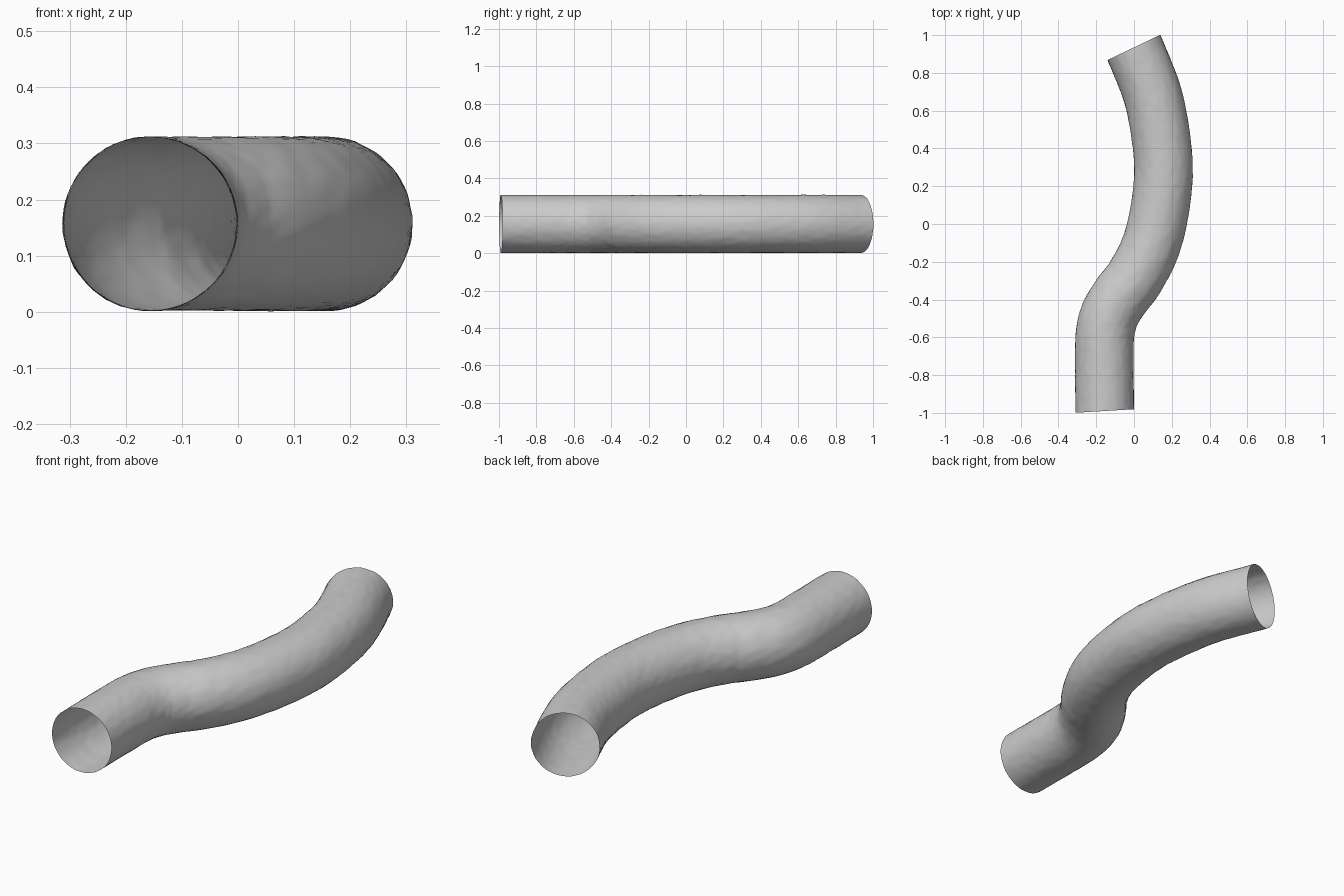
import bpy, bmesh, math
from mathutils import Vector, noise

if "Cube" in bpy.data.objects:
    bpy.data.objects.remove(bpy.data.objects["Cube"])

RADIUS, SIDES, STEPS = 0.155, 72, 16

# Centre line of the pipe, seen from above
PATH = [Vector((x, y, 0.157)) for x, y in (
    (-0.155, -0.99), (-0.157, -0.78), (-0.155, -0.6), (-0.13, -0.485),
    (-0.072, -0.385), (0.0, -0.29), (0.08, -0.14), (0.13, 0.04),
    (0.156, 0.27), (0.138, 0.49), (0.093, 0.70), (0.0, 0.935))]


def spline(points, steps):
    """Smooth curve through all points."""
    ext = [2 * points[0] - points[1]] + points + [2 * points[-1] - points[-2]]
    out = []
    for a, b, c, d in zip(ext, ext[1:], ext[2:], ext[3:]):
        for i in range(steps):
            t = i / steps
            out.append(0.5 * (2 * b + (c - a) * t + (2 * a - 5 * b + 4 * c - d) * t * t
                              + (3 * b - a - 3 * c + d) * t ** 3))
    return out + [points[-1]]


# Flat grey material
grey = bpy.data.materials.new("grey")
grey.use_nodes = True
grey.diffuse_color = (0.6, 0.6, 0.6, 1)
grey.node_tree.nodes["Principled BSDF"].inputs["Base Color"].default_value = (0.6, 0.6, 0.6, 1)

# Open, thin-walled pipe swept along the centre line, with a slightly hammered skin
centres = spline(PATH, STEPS)
tangents = [(centres[min(i + 1, len(centres) - 1)] - centres[max(i - 1, 0)]).normalized()
            for i in range(len(centres))]
tangents[0] = Vector((-0.06, 1, 0)).normalized()
tangents[-1] = Vector((-0.43, 0.9, 0)).normalized()
up = Vector((0, 0, 1))
bm = bmesh.new()
rings = []
length = 0.0
for i, (centre, tangent) in enumerate(zip(centres, tangents)):
    if i:
        length += (centre - centres[i - 1]).length
    side = tangent.cross(up)
    ring = []
    for k in range(SIDES):
        angle = math.tau * k / SIDES
        out = side * math.cos(angle) + up * math.sin(angle)
        # Shallow dents, stretched along the pipe
        spot = Vector((7 * math.cos(angle), 7 * math.sin(angle), 18 * length))
        ring.append(bm.verts.new(centre + out * (RADIUS + 0.0018 * noise.noise(spot))))
    rings.append(ring)
for a, b in zip(rings, rings[1:]):
    for k in range(SIDES):
        n = (k + 1) % SIDES
        bm.faces.new((a[k], a[n], b[n], b[k]))
bmesh.ops.recalc_face_normals(bm, faces=bm.faces)
mesh = bpy.data.meshes.new("bent_pipe")
bm.to_mesh(mesh)
bm.free()
mesh.materials.append(grey)
pipe = bpy.data.objects.new("bent_pipe", mesh)
bpy.context.collection.objects.link(pipe)
bpy.context.view_layer.objects.active = pipe
pipe.select_set(True)
bpy.ops.object.shade_smooth_by_angle()
